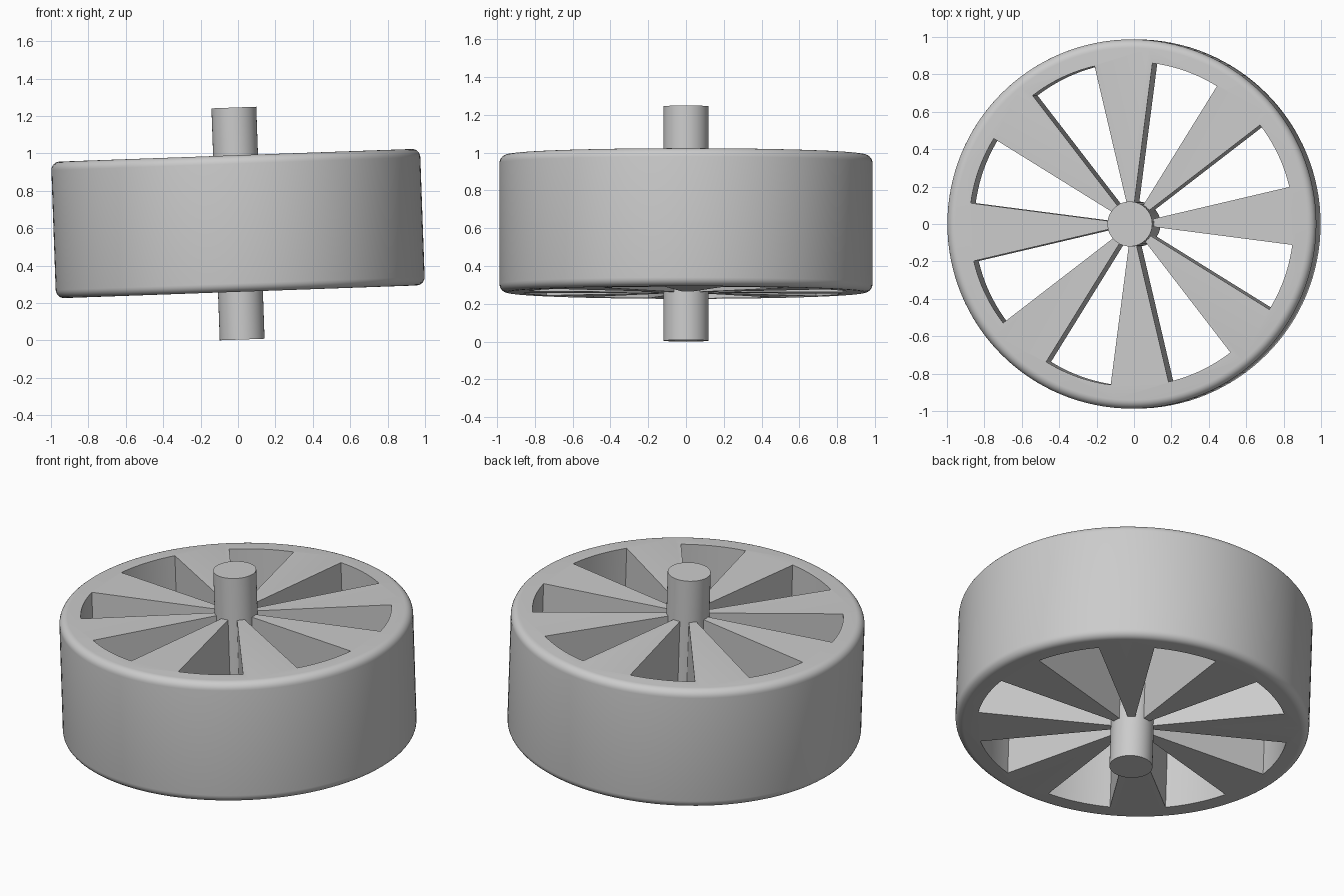
import bpy, bmesh, math
from mathutils import Matrix

cube = bpy.data.objects.get("Cube")
if cube:
    bpy.data.objects.remove(cube, do_unlink=True)

TILT = math.radians(-2.05)
CENTRE_Z = 0.625
RADIUS, HEIGHT, ROUND = 0.987, 0.73, 0.045
WINDOWS, WINDOW_R, HALF_ANGLE, FIRST = 8, 0.867, math.radians(12.2), math.radians(70.4)

grey = bpy.data.materials.new("plain grey")
grey.use_nodes = True
colour = (0.6, 0.6, 0.6, 1)
grey.diffuse_color = colour
grey.node_tree.nodes["Principled BSDF"].inputs["Base Color"].default_value = colour


def make_object(name, bm):
    bmesh.ops.recalc_face_normals(bm, faces=bm.faces)
    mesh = bpy.data.meshes.new(name)
    bm.to_mesh(mesh)
    bm.free()
    mesh.materials.append(grey)
    obj = bpy.data.objects.new(name, mesh)
    bpy.context.collection.objects.link(obj)
    return obj


def cylinder(name, radius, height, segments, bevel=0):
    bm = bmesh.new()
    bmesh.ops.create_cone(bm, cap_ends=True, segments=segments,
                          radius1=radius, radius2=radius, depth=height)
    if bevel:
        rims = [e for e in bm.edges if abs(e.verts[0].co.z - e.verts[1].co.z) < 1e-4]
        bmesh.ops.bevel(bm, geom=rims, offset=bevel, segments=6, profile=0.5, affect='EDGES')
    return make_object(name, bm)


# Solid wheel with rounded rims, and the shaft through it
wheel = cylinder("spoked_wheel", RADIUS, HEIGHT, 128, ROUND)
shaft = cylinder("shaft", 0.12, 1.241, 64)

# Wedge-shaped cutters for the openings between the spokes
bm = bmesh.new()
for i in range(WINDOWS):
    mid = FIRST + i * math.tau / WINDOWS
    angles = [mid + HALF_ANGLE * (k / 5 - 1) for k in range(11)]
    outline = [(WINDOW_R, a) for a in angles] + [(0.1, angles[-1]), (0.1, angles[0])]
    face = bm.faces.new([bm.verts.new((r * math.cos(a), r * math.sin(a), -HEIGHT))
                         for r, a in outline])
    top = bmesh.ops.extrude_face_region(bm, geom=[face])["geom"]
    bmesh.ops.translate(bm, vec=(0, 0, 2 * HEIGHT),
                        verts=[g for g in top if isinstance(g, bmesh.types.BMVert)])
cutter = make_object("window_cutter", bm)
cutter.hide_render = True

# Cut the openings and keep the result as the wheel mesh
cut = wheel.modifiers.new("windows", 'BOOLEAN')
cut.object = cutter
cut.operation = 'DIFFERENCE'
cut.solver = 'EXACT'
bpy.context.view_layer.update()
cut_mesh = bpy.data.meshes.new_from_object(
    wheel.evaluated_get(bpy.context.evaluated_depsgraph_get()))
wheel.modifiers.clear()
wheel.data = cut_mesh
bpy.data.objects.remove(cutter, do_unlink=True)

# Tilt both parts together and smooth the round surfaces
bpy.ops.object.select_all(action='DESELECT')
for obj in (wheel, shaft):
    obj.data.transform(Matrix.Translation((0, 0, CENTRE_Z)) @ Matrix.Rotation(TILT, 4, 'Y'))
    obj.select_set(True)
bpy.context.view_layer.objects.active = wheel
bpy.ops.object.shade_smooth_by_angle(angle=math.radians(30))
